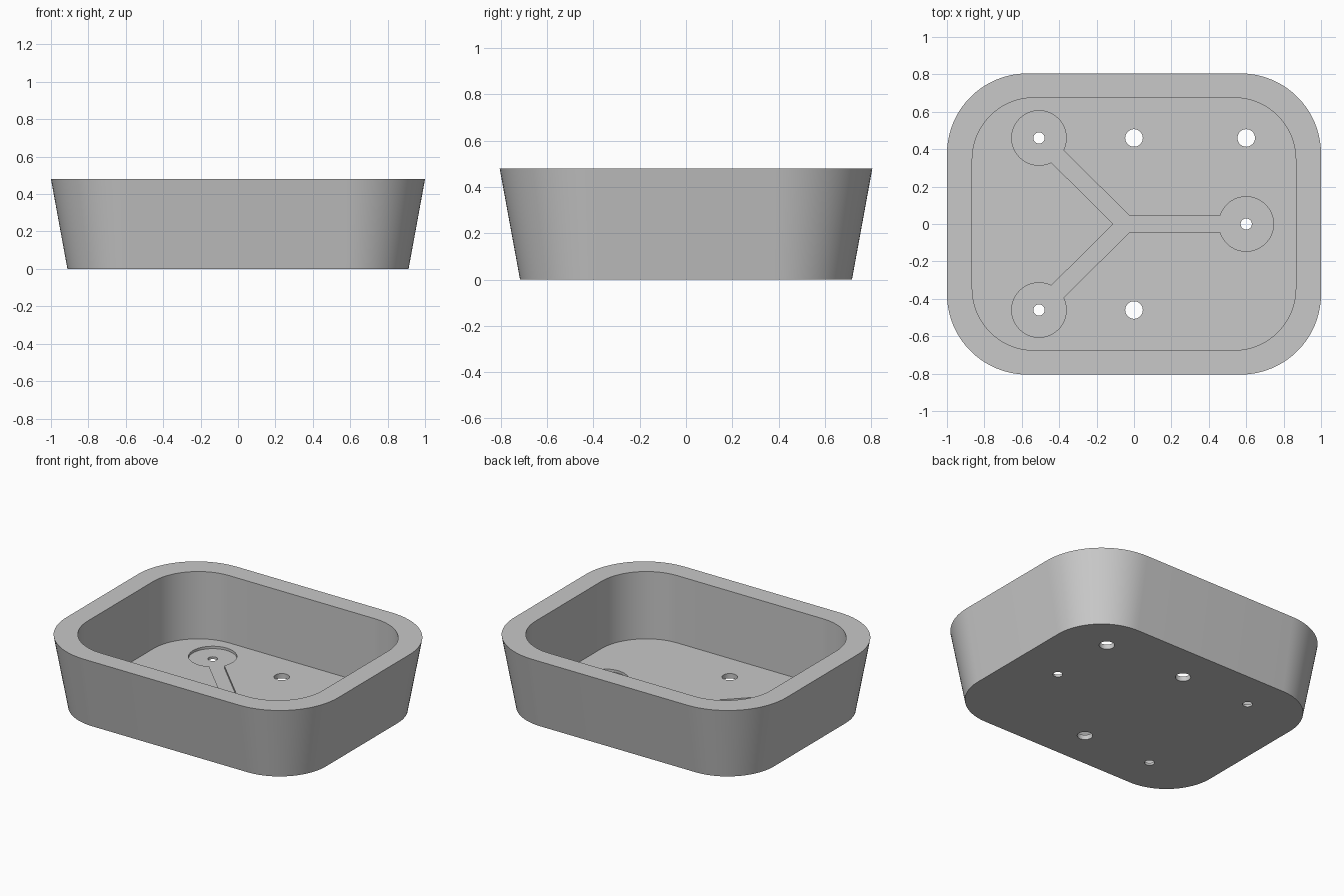
import bpy
import bmesh
from math import sin, cos, asin, pi, radians
from mathutils import Vector

cube = bpy.data.objects.get("Cube")
if cube:
    bpy.data.objects.remove(cube, do_unlink=True)

HEIGHT = 0.48
FLOOR = 0.032
GROOVE_FLOOR = 0.016
HUB = Vector((-0.045, 0))
HALF_WIDTH = 0.046
DISC_RADIUS = 0.146

grey = bpy.data.materials.new("plain grey")
grey.use_nodes = True
colour = (0.58, 0.58, 0.58, 1)
grey.diffuse_color = colour
grey.node_tree.nodes["Principled BSDF"].inputs["Base Color"].default_value = colour


def arc(centre, radius, start, end, steps):
    return [Vector((centre[0] + radius * cos(a), centre[1] + radius * sin(a)))
            for a in (start + (end - start) * i / steps for i in range(steps + 1))]


def rounded_rect(half_x, half_y, radius):
    points = []
    for i, (sx, sy) in enumerate([(1, 1), (-1, 1), (-1, -1), (1, -1)]):
        centre = (sx * (half_x - radius), sy * (half_y - radius))
        points += arc(centre, radius, i * pi / 2, (i + 1) * pi / 2, 20)
    return points


def loft(name, sections):
    """Skin a closed solid through outlines given as (points, z)."""
    bm = bmesh.new()
    rings = [[bm.verts.new((p.x, p.y, z)) for p in points] for points, z in sections]
    for low, high in zip(rings, rings[1:]):
        n = len(low)
        for i in range(n):
            j = (i + 1) % n
            bm.faces.new((low[i], low[j], high[j], high[i]))
    bm.faces.new(rings[0][::-1])
    bm.faces.new(rings[-1])
    bmesh.ops.recalc_face_normals(bm, faces=bm.faces[:])
    mesh = bpy.data.meshes.new(name)
    bm.to_mesh(mesh)
    bm.free()
    obj = bpy.data.objects.new(name, mesh)
    mesh.materials.append(grey)
    bpy.context.collection.objects.link(obj)
    return obj


def cut(target, cutter):
    bpy.context.view_layer.objects.active = target
    mod = target.modifiers.new("cut", 'BOOLEAN')
    mod.operation = 'DIFFERENCE'
    mod.solver = 'EXACT'
    mod.object = cutter
    bpy.ops.object.modifier_apply(modifier=mod.name)
    bpy.data.objects.remove(cutter, do_unlink=True)


# Tray: flared outer wall, flat rim, straight inner wall and thin floor
inner = rounded_rect(0.865, 0.675, 0.33)
tray = loft("tray", [
    (rounded_rect(0.912, 0.717, 0.342), 0),
    (rounded_rect(1.0, 0.805, 0.43), HEIGHT),
    (inner, HEIGHT),
    (inner, FLOOR),
])

# Shallow three-armed groove ending in round pockets
arms = [(0.0, Vector((0.6, 0))),
        (radians(135), Vector((-0.508, 0.46))),
        (radians(225), Vector((-0.508, -0.46)))]
outline = []
delta = asin(HALF_WIDTH / DISC_RADIUS)
for i, (angle, centre) in enumerate(arms):
    outline += arc(centre, DISC_RADIUS, angle + pi + delta, angle + 3 * pi - delta, 48)
    following = arms[(i + 1) % 3][0]
    gap = (following - angle) % (2 * pi)
    middle = angle + gap / 2
    outline.append(HUB + Vector((cos(middle), sin(middle))) * HALF_WIDTH / sin(gap / 2))
cut(tray, loft("groove_cutter", [(outline, GROOVE_FLOOR), (outline, 0.2)]))

# Drain holes: small in the pockets, larger in the open floor
holes = [(centre, 0.03) for _, centre in arms]
holes += [(Vector(p), 0.047) for p in ((0, 0.46), (0, -0.46), (0.6, 0.46))]
for centre, radius in holes:
    circle = arc(centre, radius, 0, 2 * pi, 32)[:-1]
    cut(tray, loft("hole_cutter", [(circle, -0.1), (circle, 0.2)]))

# Merge doubled seam points and smooth the rounded walls
bm = bmesh.new()
bm.from_mesh(tray.data)
bmesh.ops.remove_doubles(bm, verts=bm.verts[:], dist=0.00005)
bm.to_mesh(tray.data)
bm.free()
bpy.ops.object.select_all(action='DESELECT')
tray.select_set(True)
bpy.context.view_layer.objects.active = tray
bpy.ops.object.shade_smooth_by_angle(angle=radians(30))
